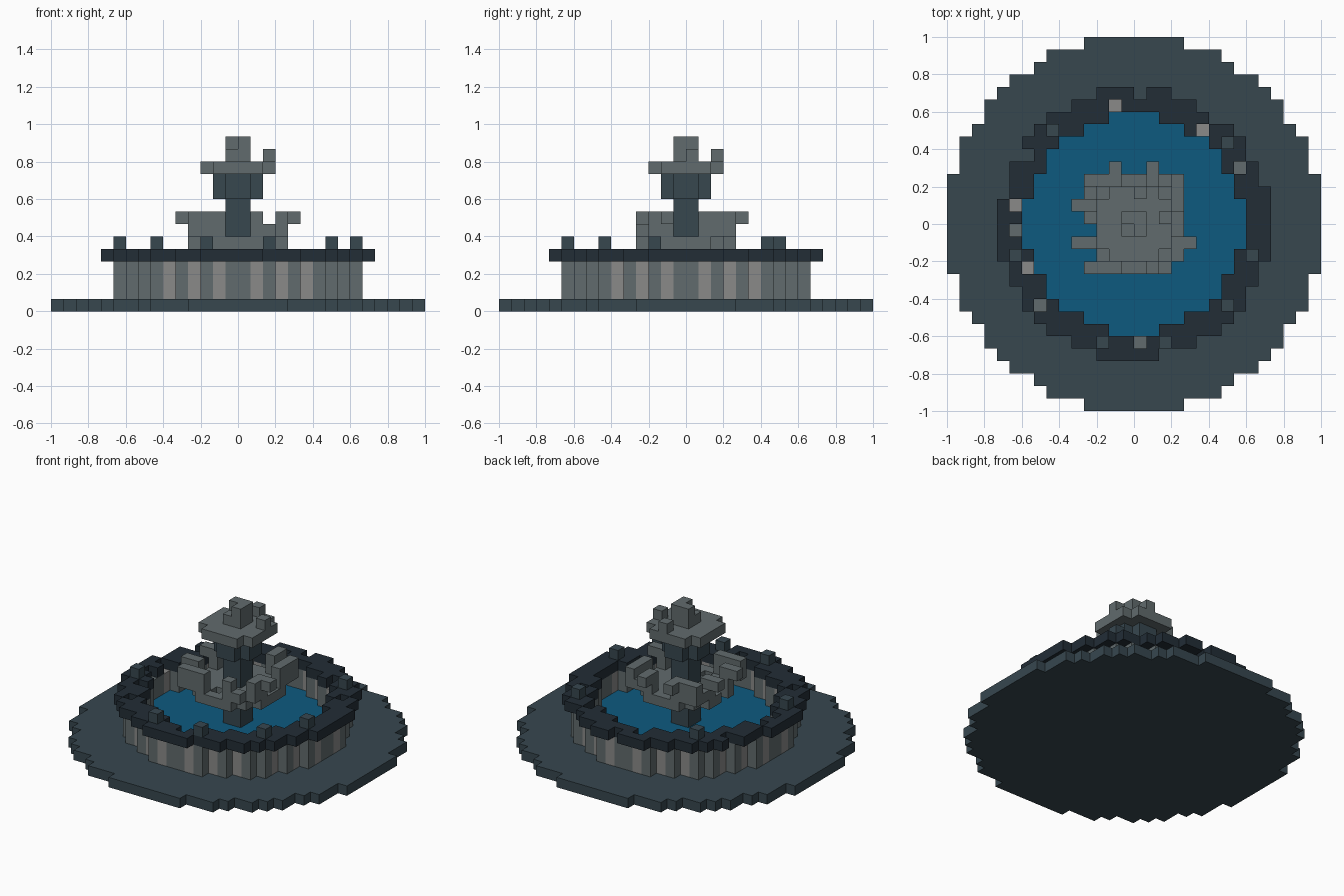
import bpy
import bmesh
from mathutils import Vector

if "Cube" in bpy.data.objects:
    bpy.data.objects.remove(bpy.data.objects["Cube"], do_unlink=True)

U = 2 / 30  # edge of one block


def material(name, hex_code):
    srgb = [int(hex_code[i:i + 2], 16) / 255 for i in (0, 2, 4)]
    rgba = [c / 12.92 if c < 0.04045 else ((c + 0.055) / 1.055) ** 2.4 for c in srgb] + [1]
    m = bpy.data.materials.new(name)
    m.use_nodes = True
    m.diffuse_color = rgba
    bsdf = m.node_tree.nodes["Principled BSDF"]
    bsdf.inputs["Base Color"].default_value = rgba
    bsdf.inputs["Roughness"].default_value = 0.9
    return m


SLATE = material("slate", "37474F")
DARK = material("dark slate", "222D36")
GREY = material("grey stone", "616B6D")
LIGHT = material("light stone", "8A8A89")
WATER = material("water blue", "0D5A7F")


def blocks(name, cells, mats, rule=lambda c: 0):
    """Mesh of unit blocks at integer cells, with only the outer faces kept."""
    cells = set(cells)
    bm = bmesh.new()
    for c in sorted(cells):
        centre = Vector(c) + Vector((0.5, 0.5, 0.5))
        for axis in range(3):
            for sign in (-1, 1):
                n = [0, 0, 0]
                n[axis] = sign
                if tuple(a + b for a, b in zip(c, n)) in cells:
                    continue
                n = Vector(n)
                u = Vector([float(i == (axis + 1) % 3) for i in range(3)])
                v = n.cross(u)
                corners = [centre + (n + u * a + v * b) / 2
                           for a, b in ((-1, -1), (1, -1), (1, 1), (-1, 1))]
                face = bm.faces.new([bm.verts.new(p * U) for p in corners])
                face.material_index = rule(c)
    bmesh.ops.remove_doubles(bm, verts=bm.verts, dist=U * 0.01)
    mesh = bpy.data.meshes.new(name)
    bm.to_mesh(mesh)
    bm.free()
    for m in mats:
        mesh.materials.append(m)
    ob = bpy.data.objects.new(name, mesh)
    bpy.context.collection.objects.link(ob)
    return ob


def ring(outer, inner=0):
    """Plan cells whose centres lie between two radii."""
    return {(x, y) for x in range(-15, 15) for y in range(-15, 15)
            if inner ** 2 < (x + .5) ** 2 + (y + .5) ** 2 <= outer ** 2}


def stack(plan, z0, z1):
    return {(x, y, z) for x, y in plan for z in range(z0, z1)}


def k(i):
    """Distance of a cell from the centre line, in cells."""
    return i if i >= 0 else -1 - i


# Round paving slab and pool
blocks("base_slab", stack(ring(15), 0, 1), [SLATE])
blocks("pool_water", stack(ring(8.7), 1, 2), [WATER])

# Pool wall with alternating stone columns
blocks("pool_wall", stack(ring(10, 8.7), 1, 4), [GREY, LIGHT],
       lambda c: min(k(c[0]), k(c[1])) % 2)

# Dark rim with broken-out blocks
broken = {(0, 10), (-2, 9), (5, 7), (8, 4), (-10, 1), (-10, -1), (-9, -4),
          (-8, -7), (0, -10), (2, -11), (-11, 2), (6, 8), (-9, 5)}
blocks("pool_rim", stack(ring(10.8, 8.7) - broken, 4, 5), [DARK])

# Loose blocks standing on the rim
studs = {(-7, 7), (7, 6), (9, -3), (7, -7), (2, -10), (-3, -10), (-10, -3)}
blocks("rim_studs", stack(studs, 5, 6), [SLATE])

# Central column with a cross-shaped head
column = ring(1)
head = ring(2)
blocks("column", stack(column, 2, 9) | stack(head, 9, 11), [SLATE])

# Lower basin: round floor, square wall with a gap on each side, bumps on top
holes = {(-4, -1), (-4, -3), (-1, -3), (3, -4)}
square = {(x, y) for x in range(-4, 4) for y in range(-4, 4)}
wall = {(x, y) for x, y in square if max(k(x), k(y)) == 3 and min(k(x), k(y)) > 0}
bumps = {(x, y) for x, y in wall if min(k(x), k(y)) != 2}
bumps |= {(-3, -4), (-3, 3), (3, 2), (3, -3)}
nubs = {(-2, 4), (1, 4), (-5, 1), (-5, -2), (4, -2)}
basin = (stack(ring(4) - column - holes, 5, 6) | stack(wall - holes, 6, 7)
         | stack((bumps | nubs) - holes, 7, 8))
blocks("lower_basin", basin, [GREY])

# Upper tray with two edge blocks and a chipped finial
tray = (stack(ring(3), 11, 12) | stack({(2, 0), (0, 2)}, 12, 13)
        | stack(column, 12, 13) | stack(column - {(-1, -1)}, 13, 14))
blocks("upper_tray", tray, [GREY])
